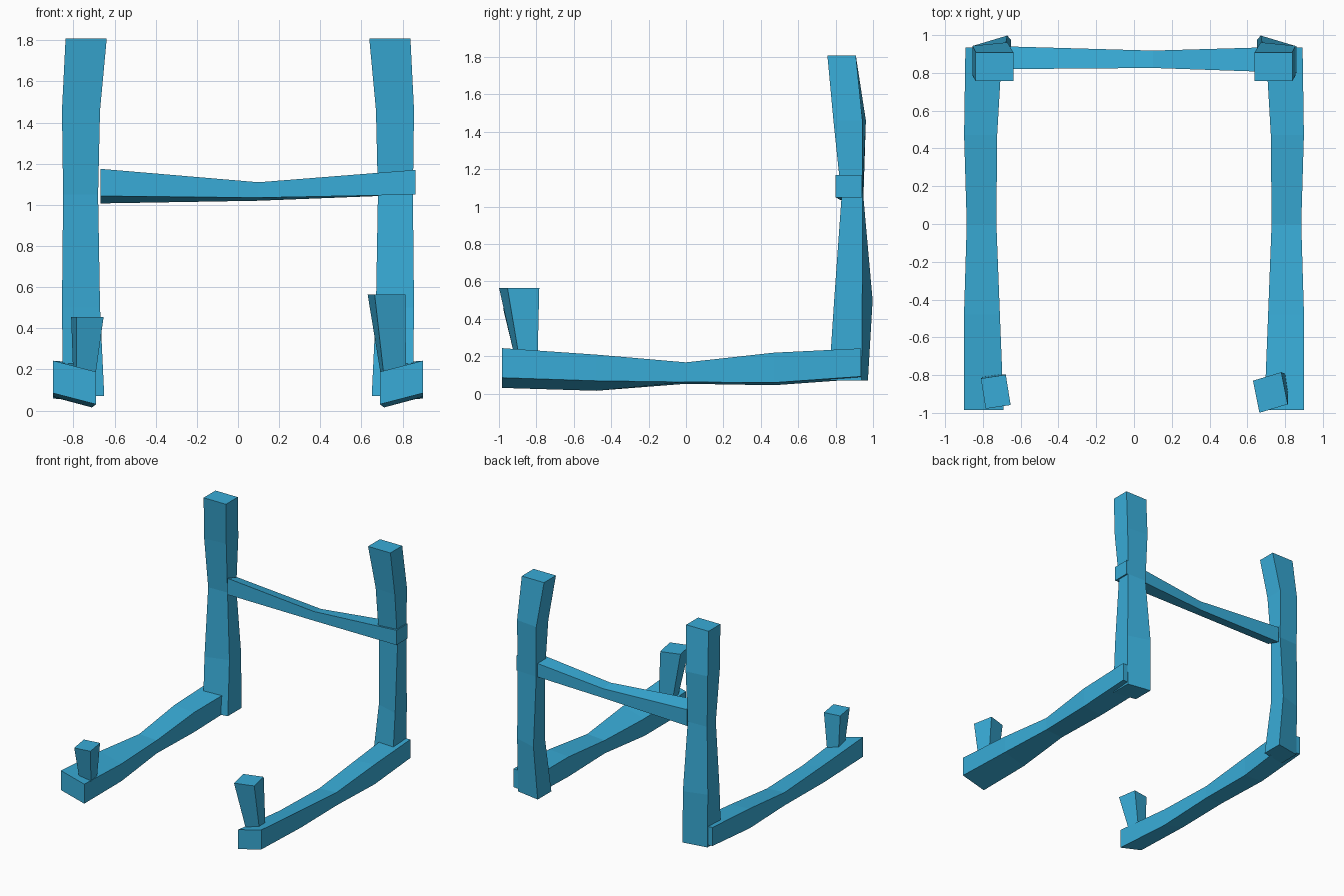
import bpy
import bmesh

cube = bpy.data.objects.get("Cube")
if cube:
    bpy.data.objects.remove(cube, do_unlink=True)

# Single painted blue finish
blue = bpy.data.materials.new("sky_blue_paint")
blue.use_nodes = True
colour = (0.04, 0.41, 0.68, 1.0)
blue.diffuse_color = colour
shader = next(n for n in blue.node_tree.nodes if n.type == 'BSDF_PRINCIPLED')
shader.inputs["Base Color"].default_value = colour
shader.inputs["Roughness"].default_value = 0.8


def beam(name, sections, place, side=1):
    """Loft a four-sided beam through skewed rectangular sections.

    A section is (along, centre_a, centre_b, width, height, skew_b, skew_a);
    place turns (along, a, b) into x, y, z and side mirrors across x.
    """
    bm = bmesh.new()
    rings = []
    for along, a, b, width, height, skew_b, skew_a in sections:
        ring = []
        for u, v in ((-1, -1), (1, -1), (1, 1), (-1, 1)):
            da, db = u * width / 2, v * height / 2
            x, y, z = place(along, a + da + skew_a * db, b + db + skew_b * da)
            ring.append(bm.verts.new((side * x, y, z)))
        rings.append(ring)
    for low, high in zip(rings, rings[1:]):
        for i in range(4):
            j = (i + 1) % 4
            bm.faces.new((low[i], low[j], high[j], high[i]))
    bm.faces.new(rings[0])
    bm.faces.new(rings[-1])
    bmesh.ops.recalc_face_normals(bm, faces=bm.faces)
    mesh = bpy.data.meshes.new(name)
    bm.to_mesh(mesh)
    bm.free()
    mesh.materials.append(blue)
    obj = bpy.data.objects.new(name, mesh)
    bpy.context.collection.objects.link(obj)
    return obj


def along_x(t, a, b):
    return t, a, b


def along_y(t, a, b):
    return a, t, b


def along_z(t, a, b):
    return a, b, t


# Floor rails, pinched in the middle and skewed towards the front
rail = [
    (-0.985, 0.795, 0.137, 0.21, 0.158, 0.26, 0),
    (-0.48, 0.805, 0.112, 0.19, 0.14, 0.28, 0),
    (0, 0.807, 0.11, 0.157, 0.105, 0.06, 0),
    (0.47, 0.812, 0.132, 0.175, 0.16, 0.08, 0),
    (0.935, 0.795, 0.16, 0.195, 0.15, 0.07, 0),
]

# Rear posts, narrow at the crossbar and leaning inwards at the top
post = [
    (0.07, 0.75, 0.868, 0.2, 0.175, -0.17, 0),
    (0.5, 0.763, 0.895, 0.185, 0.15, -0.3, 0),
    (1.05, 0.765, 0.89, 0.17, 0.112, -0.03, 0),
    (1.46, 0.763, 0.875, 0.185, 0.155, -0.1, 0),
    (1.808, 0.738, 0.832, 0.2, 0.152, 0, 0),
]

for label, side in (("left", 1), ("right", -1)):
    beam(label + "_floor_rail", rail, along_y, side)
    beam(label + "_rear_post", post, along_z, side)

# Crossbar passing through the left post
beam("crossbar", [
    (-0.668, 0.88, 1.091, 0.12, 0.132, -0.3, 0),
    (0.1, 0.872, 1.065, 0.092, 0.075, -0.16, 0),
    (0.862, 0.87, 1.11, 0.14, 0.12, 0, 0),
], along_x)

# Front pegs, flared and turned, the left one taller
beam("left_front_peg", [
    (0.15, 0.757, -0.85, 0.105, 0.09, 0.2, -0.15),
    (0.565, 0.722, -0.892, 0.15, 0.17, 0.3, -0.2),
], along_z)
beam("right_front_peg", [
    (0.15, -0.748, -0.85, 0.09, 0.095, 0.15, -0.15),
    (0.455, -0.732, -0.888, 0.132, 0.16, 0.15, -0.16),
], along_z)
